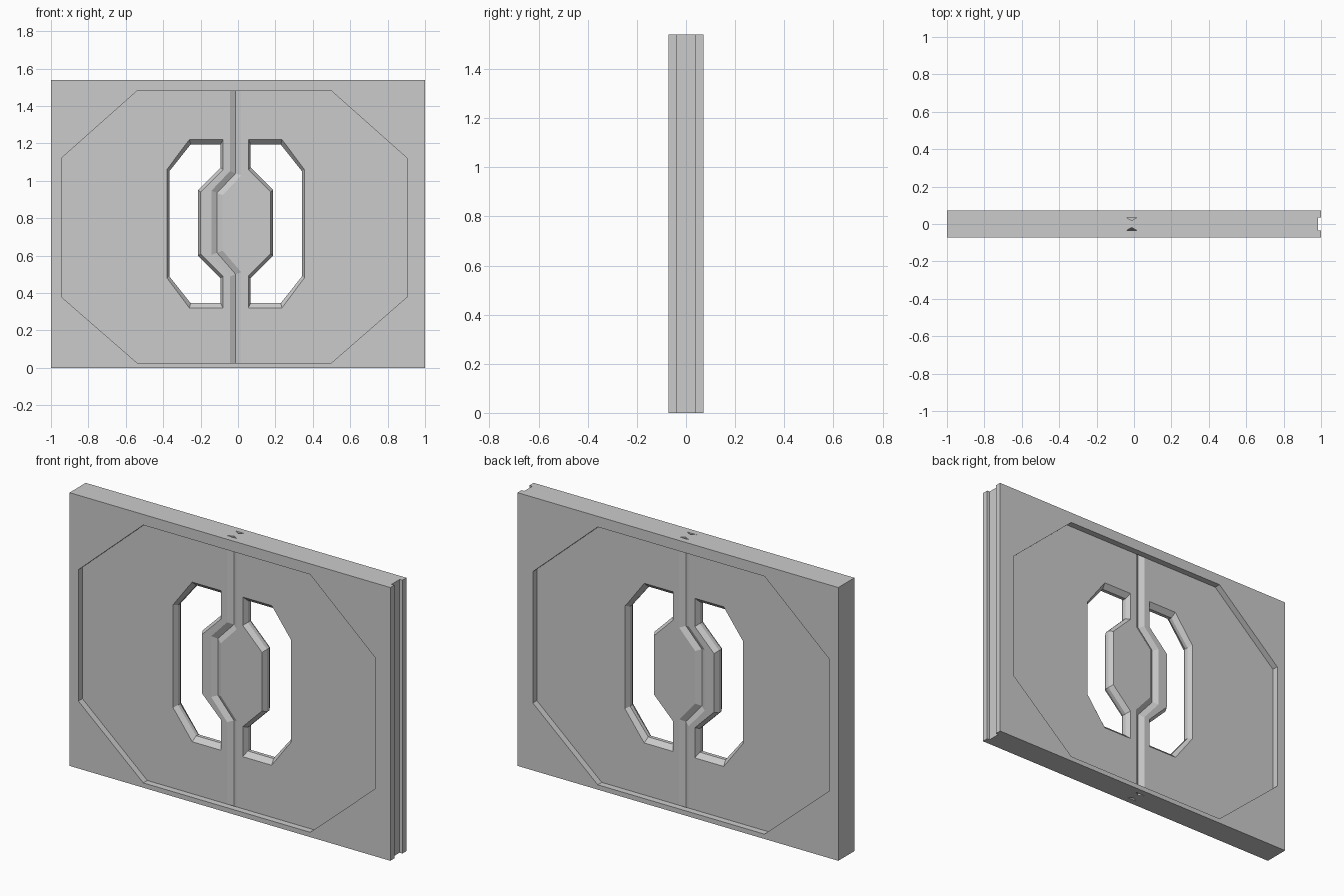
import bpy, bmesh
from mathutils import Vector

if "Cube" in bpy.data.objects:
    bpy.data.objects.remove(bpy.data.objects["Cube"])

H, T, M = 1.54, 0.072, 0.036      # height, half thickness, half core thickness
XC = -0.0125                      # seam / opening symmetry line


def loft(name, rings):
    """Closed solid skinned through equal-length rings of 3D points."""
    bm = bmesh.new()
    rows = [[bm.verts.new(p) for p in r] for r in rings]
    n = len(rows[0])
    for a, b in zip(rows, rows[1:]):
        for i in range(n):
            j = (i + 1) % n
            bm.faces.new((a[i], a[j], b[j], b[i]))
    bm.faces.new(rows[0])
    bm.faces.new(rows[-1])
    bmesh.ops.recalc_face_normals(bm, faces=bm.faces)
    me = bpy.data.meshes.new(name)
    bm.to_mesh(me)
    bm.free()
    ob = bpy.data.objects.new(name, me)
    bpy.context.collection.objects.link(ob)
    return ob


def prism(name, pts, y0, y1):
    return loft(name, [[(x, y, z) for x, z in pts] for y in (y0, y1)])


def rect(x0, x1):
    return [(x0, 0), (x1, 0), (x1, H), (x0, H)]


def offset(pts, d, closed):
    """Mitred offset to the left of the path direction."""
    out, n = [], len(pts)
    for i in range(n):
        p = Vector(pts[i])
        dirs = []
        if closed or i > 0:
            dirs.append((p - Vector(pts[i - 1])).normalized())
        if closed or i < n - 1:
            dirs.append((Vector(pts[(i + 1) % n]) - p).normalized())
        normals = [Vector((-t.y, t.x)) for t in dirs]
        m = sum(normals, Vector((0, 0))).normalized()
        out.append(p + m * d / m.dot(normals[0]))
    return out


def cut(ob, cutters):
    for c in cutters:
        m = ob.modifiers.new("cut", 'BOOLEAN')
        m.operation, m.solver, m.object = 'DIFFERENCE', 'EXACT', c
        bpy.context.view_layer.objects.active = ob
        bpy.ops.object.modifier_apply(modifier=m.name)
        bpy.data.objects.remove(c)


# front and back face frames with an octagonal recess
octagon = [(-0.945, 0.38), (-0.54, 0.027), (0.50, 0.027), (0.905, 0.38),
           (0.905, 1.12), (0.50, 1.48), (-0.54, 1.48), (-0.945, 1.12)]
for name, y0, y1 in (("front_frame", -T, -M), ("back_frame", M, T)):
    frame = prism(name, rect(-1, 1), y0, y1)
    cut(frame, [prism("recess_cutter", octagon, y0 - 0.05, y1 + 0.05)])

# thinner core, set back on the right to leave the edge groove
core = prism("core_panel", rect(-1, 0.983), -M, M)

# chamfered openings, mirrored about the seam
hole = [(-0.08, 1.22), (-0.26, 1.22), (-0.38, 1.06), (-0.38, 0.48), (-0.26, 0.32),
        (-0.08, 0.32), (-0.08, 0.49), (-0.20, 0.61), (-0.20, 0.94), (-0.08, 1.06)]


def inset(k):
    return [(x + (q.x - x) * k, z + (q.y - z) * 2 * k)
            for (x, z), q in zip(hole, offset(hole, 0.013, True))]


cutters = []
for s in (1, -1):
    rings = []
    for y, k in ((-0.04, -0.15), (-0.01, 1), (0.01, 1), (0.04, -0.15)):
        rings.append([(XC + s * (x - XC), y, z) for x, z in inset(k)])
    cutters.append(loft("opening_cutter", rings))

# V-shaped seam running round the centre plate, on both sides
seam = [(-0.0125, -0.1), (-0.0125, 0.50), (-0.112, 0.615), (-0.112, 0.935),
        (-0.0125, 1.04), (-0.0125, 1.64)]
left, right = offset(seam, 0.033, False), offset(seam, -0.033, False)
for s in (-1, 1):
    rings = [[(a.x, s * 0.0378, a.y), (x, s * 0.019, z), (b.x, s * 0.0378, b.y)]
             for (x, z), a, b in zip(seam, left, right)]
    cutters.append(loft("seam_cutter", rings))
cut(core, cutters)
